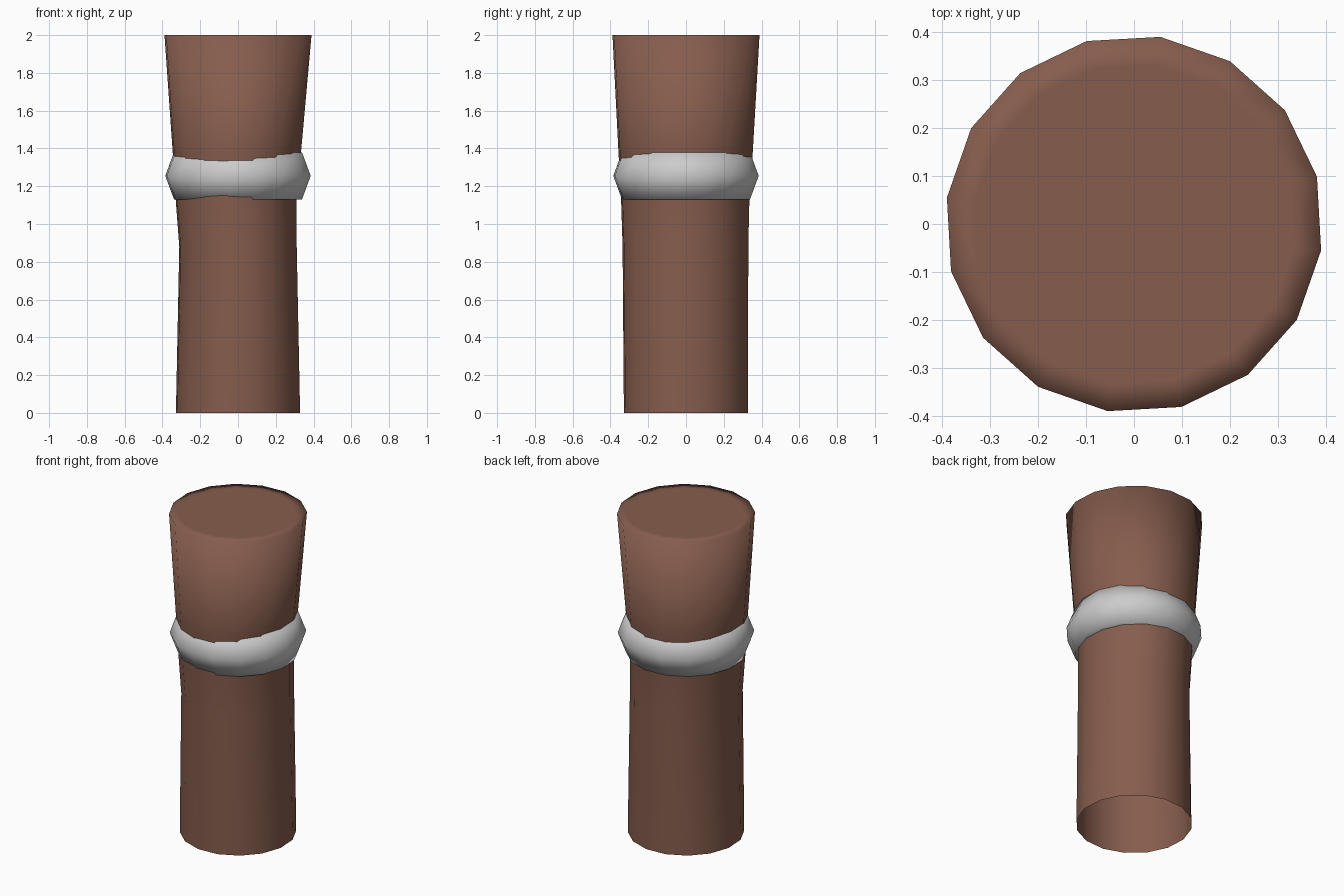
import bpy, bmesh
from math import sin, cos, pi, radians

SIDES = 16
TURN = radians(-8)

cube = bpy.data.objects.get("Cube")
if cube:
    bpy.data.objects.remove(cube, do_unlink=True)


def material(name, colour):
    mat = bpy.data.materials.new(name)
    mat.use_nodes = True
    mat.diffuse_color = colour
    mat.node_tree.nodes["Principled BSDF"].inputs["Base Color"].default_value = colour
    return mat


def add_ring(bm, z, cx, cy, rx, ry):
    angles = [TURN + 2 * pi * i / SIDES for i in range(SIDES)]
    return [bm.verts.new((cx + rx * cos(a), cy + ry * sin(a), z)) for a in angles]


def bridge(bm, lower, upper):
    for i in range(SIDES):
        j = (i + 1) % SIDES
        bm.faces.new((lower[i], lower[j], upper[j], upper[i]))


def finish(bm, name, mat):
    mesh = bpy.data.meshes.new(name)
    bm.to_mesh(mesh)
    bm.free()
    mesh.materials.append(mat)
    mesh.shade_smooth()
    obj = bpy.data.objects.new(name, mesh)
    bpy.context.collection.objects.link(obj)
    return obj


brown = material("brown", (0.24, 0.11, 0.075, 1))
grey = material("light grey", (0.6, 0.6, 0.6, 1))

# Flared limb, open below and closed above: z, centre x, centre y, radius x, radius y
sections = [
    (0.0, 0.0, 0.0, 0.332, 0.332),
    (0.88, 0.0, -0.003, 0.314, 0.336),
    (1.13, -0.01, -0.004, 0.323, 0.343),
    (1.38, -0.006, -0.002, 0.343, 0.359),
    (2.0, 0.0, 0.0, 0.393, 0.393),
    (2.0, 0.0, 0.0, 0.335, 0.335),
]
bm = bmesh.new()
rings = [add_ring(bm, *s) for s in sections]
for lower, upper in zip(rings, rings[1:]):
    bridge(bm, lower, upper)
bm.faces.new(rings[-1])
finish(bm, "limb", brown)

# Six-sided band wrapped round the limb
bm = bmesh.new()
rings = []
for k in range(6):
    a = k * pi / 3
    r = 0.295 + 0.094 * cos(a)
    rings.append(add_ring(bm, 1.255 + 0.144 * sin(a), 0, 0, r, r))
for k in range(6):
    bridge(bm, rings[k], rings[(k + 1) % 6])
finish(bm, "band", grey)
